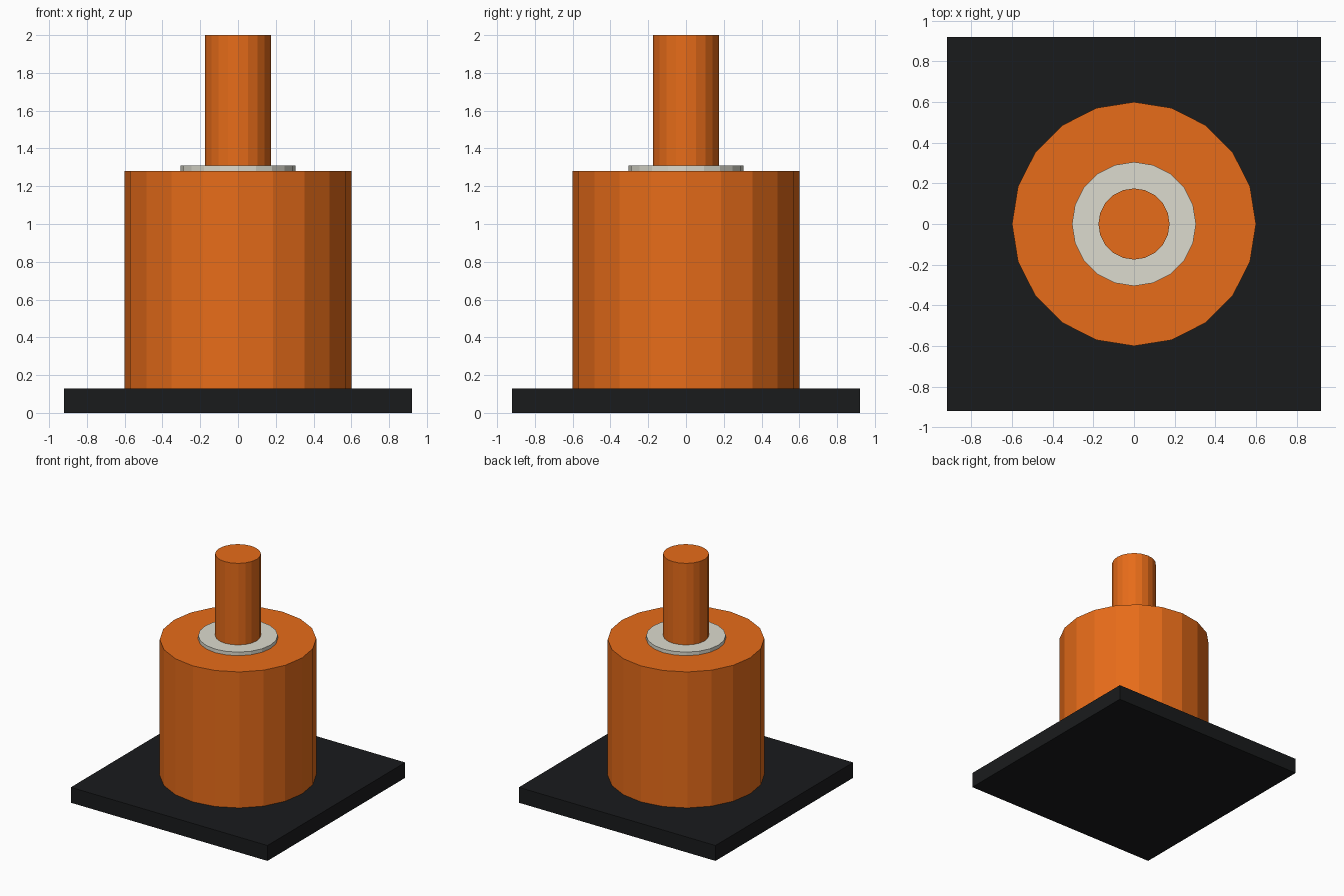
import bpy

if "Cube" in bpy.data.objects:
    bpy.data.objects.remove(bpy.data.objects["Cube"])

SIDES = 20


def material(name, rgb):
    m = bpy.data.materials.new(name)
    m.diffuse_color = (*rgb, 1.0)
    m.use_nodes = True
    m.node_tree.nodes["Principled BSDF"].inputs["Base Color"].default_value = m.diffuse_color
    return m


ORANGE = material("orange", (0.80, 0.15, 0.01))
BLACK = material("black", (0.01, 0.011, 0.012))
IVORY = material("ivory", (0.72, 0.71, 0.62))


def finish(name, mat):
    obj = bpy.context.object
    obj.name = obj.data.name = name
    obj.data.materials.append(mat)


def cylinder(name, radius, z0, z1, mat):
    bpy.ops.mesh.primitive_cylinder_add(
        vertices=SIDES, radius=radius, depth=z1 - z0, location=(0, 0, (z0 + z1) / 2))
    finish(name, mat)


# square base plate
bpy.ops.mesh.primitive_cube_add(size=1, location=(0, 0, 0.065))
bpy.context.object.scale = (1.84, 1.84, 0.13)
bpy.ops.object.transform_apply(location=False, rotation=False, scale=True)
finish("base_plate", BLACK)

# stacked round parts
cylinder("body", 0.60, 0.13, 1.28, ORANGE)
cylinder("collar", 0.305, 1.28, 1.31, IVORY)
cylinder("shaft", 0.175, 1.31, 2.0, ORANGE)
